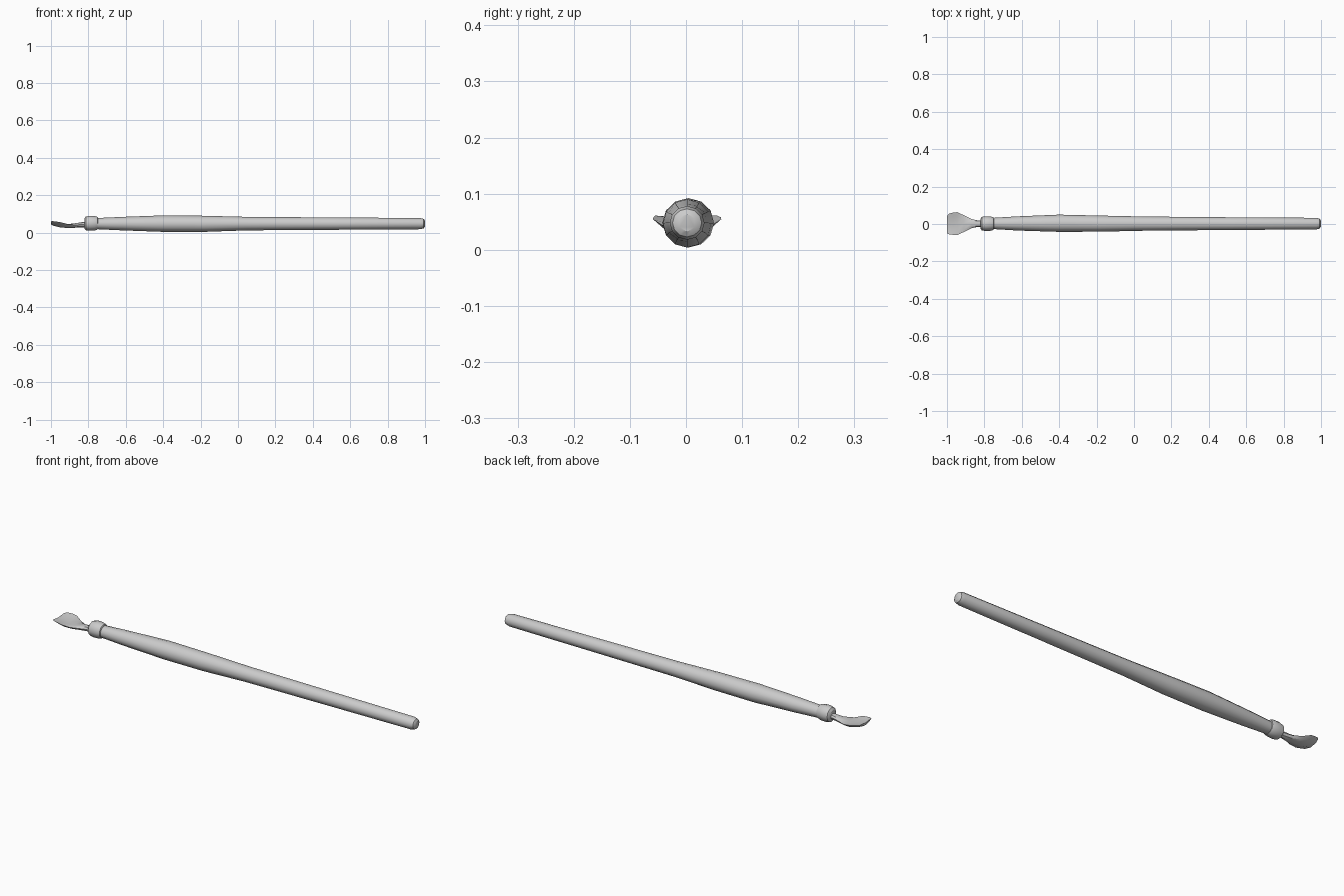
import bpy, bmesh, math


def loft(name, rings, sides, bend=0.0, angle=35):
    """Skin elliptical rings (x, cy, cz, ry, rz); bend lifts the outer edges."""
    bm = bmesh.new()
    loops = []
    for x, cy, cz, ry, rz in rings:
        loop = []
        for i in range(sides):
            a = 2 * math.pi * i / sides
            y = ry * math.cos(a)
            z = rz * math.sin(a) + bend * y * y
            loop.append(bm.verts.new((x, cy + y, cz + z)))
        loops.append(loop)
    for a, b in zip(loops, loops[1:]):
        for i in range(sides):
            j = (i + 1) % sides
            bm.faces.new((a[i], a[j], b[j], b[i]))
    bm.faces.new(loops[0])
    bm.faces.new(loops[-1])
    bmesh.ops.recalc_face_normals(bm, faces=bm.faces)
    mesh = bpy.data.meshes.new(name)
    bm.to_mesh(mesh)
    bm.free()
    obj = bpy.data.objects.new(name, mesh)
    bpy.context.collection.objects.link(obj)
    bpy.ops.object.select_all(action='DESELECT')
    obj.select_set(True)
    bpy.context.view_layer.objects.active = obj
    bpy.ops.object.shade_smooth_by_angle(angle=math.radians(angle))
    return obj


# tapered wooden handle with a rounded butt
loft("handle", [
    (-0.77, 0.003, 0.048, 0.029, 0.029),
    (-0.62, 0.003, 0.048, 0.038, 0.036),
    (-0.40, 0.004, 0.048, 0.046, 0.044),
    (-0.18, 0.002, 0.047, 0.043, 0.043),
    (0.05, 0.002, 0.048, 0.038, 0.036),
    (0.50, 0.002, 0.048, 0.034, 0.033),
    (0.975, 0.002, 0.048, 0.031, 0.030),
    (0.993, 0.002, 0.048, 0.026, 0.025),
    (1.0, 0.002, 0.048, 0.015, 0.015),
], 12)

# collar holding the blade
loft("collar", [
    (-0.822, 0.002, 0.049, 0.024, 0.025),
    (-0.814, 0.002, 0.049, 0.036, 0.036),
    (-0.795, 0.002, 0.050, 0.039, 0.040),
    (-0.765, 0.002, 0.050, 0.038, 0.039),
    (-0.752, 0.002, 0.050, 0.034, 0.034),
    (-0.748, 0.002, 0.050, 0.026, 0.026),
], 12)

# neck flaring into the shallow scooped blade
loft("blade", [
    (-0.79, 0.002, 0.045, 0.018, 0.016),
    (-0.84, 0.002, 0.041, 0.018, 0.014),
    (-0.87, 0.002, 0.038, 0.025, 0.012),
    (-0.91, 0.002, 0.034, 0.045, 0.009),
    (-0.945, 0.002, 0.036, 0.061, 0.009),
    (-0.965, 0.002, 0.040, 0.060, 0.009),
    (-0.99, 0.000, 0.046, 0.055, 0.008),
    (-1.0, -0.004, 0.050, 0.046, 0.006),
], 8, bend=5.0, angle=30)
